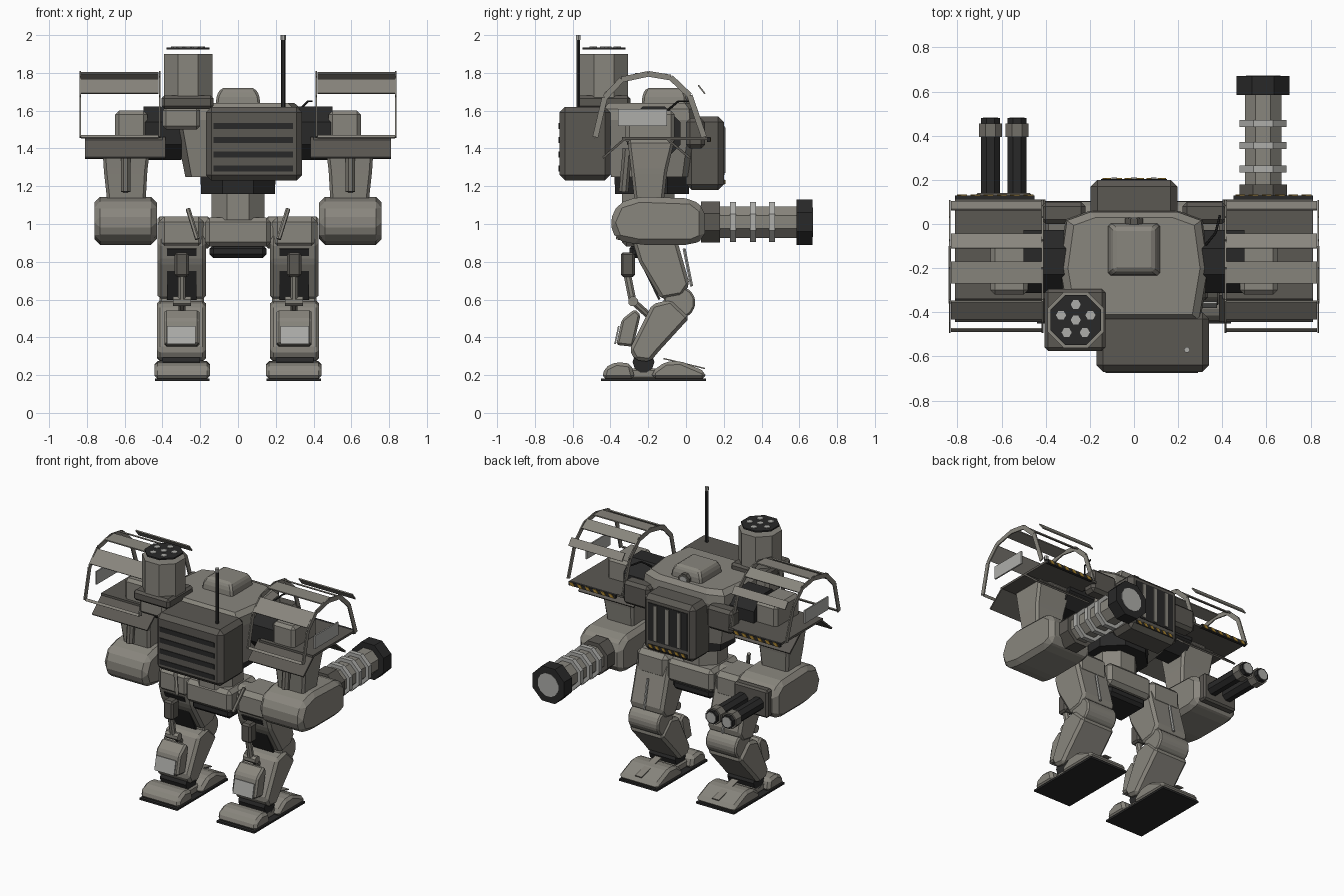
import bpy, bmesh, math
from mathutils import Vector, Matrix

if "Cube" in bpy.data.objects:
    bpy.data.objects.remove(bpy.data.objects["Cube"])


def material(name, rgb):
    m = bpy.data.materials.new(name)
    m.diffuse_color = (*rgb, 1)
    m.use_nodes = True
    m.node_tree.nodes["Principled BSDF"].inputs["Base Color"].default_value = m.diffuse_color
    return m


BODY = material("olive grey", (0.25, 0.238, 0.207))
DARK = material("dark grey", (0.105, 0.098, 0.086))
BLACK = material("black", (0.022, 0.022, 0.022))
LIGHT = material("light grey", (0.42, 0.42, 0.40))
MID = material("mid grey", (0.17, 0.16, 0.14))
YELLOW = material("hazard yellow", (0.40, 0.23, 0.03))


def finish(name, bm, mat, bevel=0):
    bmesh.ops.recalc_face_normals(bm, faces=bm.faces)
    if bevel:
        bmesh.ops.bevel(bm, geom=bm.edges[:], offset=bevel, segments=1,
                        affect='EDGES', profile=0.5, clamp_overlap=True)
    me = bpy.data.meshes.new(name)
    bm.to_mesh(me)
    bm.free()
    me.materials.append(mat)
    ob = bpy.data.objects.new(name, me)
    bpy.context.collection.objects.link(ob)
    return ob


def loft(name, rings, mat, bevel=0):
    """Skin a stack of point rings and cap both ends."""
    bm = bmesh.new()
    vs = [[bm.verts.new(p) for p in r] for r in rings]
    n = len(vs[0])
    for a, b in zip(vs, vs[1:]):
        for i in range(n):
            j = (i + 1) % n
            bm.faces.new((a[i], a[j], b[j], b[i]))
    bm.faces.new(vs[0])
    bm.faces.new(vs[-1])
    return finish(name, bm, mat, bevel)


def rect(x0, x1, y0, y1, z):
    return [(x0, y0, z), (x1, y0, z), (x1, y1, z), (x0, y1, z)]


def box(name, x, y, z, mat, bevel=0, s=1):
    """Box from ranges; s = -1 mirrors it in x."""
    return loft(name, [rect(s * x[0], s * x[1], *y, h) for h in z], mat, bevel)


def prism(name, yz, x0, x1, mat, bevel=0):
    """Side profile extruded along x."""
    return loft(name, [[(x, y, z) for y, z in yz] for x in (x0, x1)], mat, bevel)


def strip(name, p, q, t, x0, x1, mat):
    """Flat plate between two side-view points."""
    p, q = Vector(p), Vector(q)
    d = (q - p).normalized() * t / 2
    o = Vector((-d.y, d.x))
    return prism(name, [p + o, q + o, q - o, p - o], x0, x1, mat)


def rod(name, p, q, r, mat, n=8, r2=None, bevel=0):
    """n-sided cylinder, r measured to the flats."""
    p, q = Vector(p), Vector(q)
    k = 1 / math.cos(math.pi / n)
    m = (Matrix.Translation((p + q) / 2) @ (q - p).to_track_quat('Z', 'Y').to_matrix().to_4x4()
         @ Matrix.Rotation(math.pi / n, 4, 'Z'))
    bm = bmesh.new()
    bmesh.ops.create_cone(bm, cap_ends=True, segments=n, radius1=r * k,
                          radius2=(r if r2 is None else r2) * k, depth=(q - p).length, matrix=m)
    return finish(name, bm, mat, bevel)


def hazard(name, x0, x1, y, z, n):
    """Dark bar with slanted yellow plates on its forward face."""
    box(name + "_bar", (x0, x1), (y - 0.02, y), (z - 0.025, z), BLACK)
    w = (x1 - x0) / n
    for i in range(n):
        a = x0 + (i + .15) * w
        loft(name + "_stripe", [[(a, h, z - .024), (a + w * .45, h, z - .024),
                                 (a + w * .75, h, z - .001), (a + w * .3, h, z - .001)]
                                for h in (y - .002, y + .003)], YELLOW)


# Torso: octagonal plan, narrower towards the bottom
plan = [(-.30, -.44), (.30, -.44), (.34, -.20), (.31, .02), (.20, .06), (-.20, .06), (-.31, .02), (-.34, -.20)]
loft("torso", [[(x * k, -.2 + (y + .2) * k, z) for x, y in plan]
               for z, k in ((1.25, .82), (1.55, 1.0), (1.61, .98), (1.64, .88))], BODY)
box("backpack", (-.17, .34), (-.67, -.40), (1.23, 1.62), DARK, .03)
for i in range(4):
    z = 1.295 + i * .075
    box("backpack_louver", (-.13, .29), (-.675, -.66), (z - .017, z + .015), BLACK)

# Front grille box
box("grille_box", (-.196, .196), (0, .2), (1.18, 1.57), DARK, .03)
box("grille_opening", (-.15, .15), (.19, .204), (1.26, 1.52), BLACK)
for i in range(3):
    x = -.09 + i * .09
    box("grille_bar", (x - .013, x + .013), (.2, .21), (1.27, 1.51), BODY)
hazard("grille_hazard", -.15, .15, .205, 1.235, 6)

# Head and lens
loft("head", [rect(-.122, .122, -.238, .005, 1.6), rect(-.112, .112, -.23, 0, 1.685),
              rect(-.088, .088, -.21, -.02, 1.72)], BODY, .012)
rod("head_lens_ring", (0, -.03, 1.645), (0, .025, 1.645), .04, DARK)
rod("head_lens", (0, .02, 1.645), (0, .03, 1.645), .026, LIGHT)

# Antennas
rod("antenna", (.24, -.57, 1.6), (.24, -.57, 1.98), .01, BLACK, 6)
rod("antenna_tip", (.24, -.57, 1.975), (.24, -.57, 2.0), .012, LIGHT, 6)
rod("short_antenna_base", (.32, -.1, 1.6), (.37, -.04, 1.65), .005, BLACK, 6)
rod("short_antenna_tip", (.37, -.04, 1.65), (.39, .04, 1.65), .005, BLACK, 6)

# Rocket launcher
box("launcher_bracket", (-.40, -.20), (-.52, -.32), (1.5, 1.62), BODY, .02)
box("launcher_base", (-.405, -.13), (-.575, -.295), (1.61, 1.68), DARK, .015)
rod("launcher_drum", (-.264, -.435, 1.66), (-.264, -.435, 1.9), .128, BODY)
rod("launcher_cover", (-.264, -.435, 1.925), (-.264, -.435, 1.935), .114, BLACK)
for i in range(6):
    a, r = i * math.tau / 5 + math.pi / 2, .07 if i else 0
    c = Vector((-.264 + r * math.cos(a), -.435 + r * math.sin(a), 1.93))
    rod("launcher_tube", c, c + Vector((0, 0, .009)), .02, LIGHT, 6)

# Waist and pelvis
rod("waist_collar", (0, -.18, 1.16), (0, -.18, 1.27), .195, BLACK, 8, .2)
rod("waist", (0, -.2, 1.02), (0, -.2, 1.17), .14, BODY)
box("pelvis", (-.175, .175), (-.34, -.03), (.88, 1.035), BODY, .025)
box("pelvis_underside", (-.15, .15), (-.30, -.06), (.82, .89), BLACK, .02)

arch = [(-.48, 1.46), (-.43, 1.67), (-.34, 1.765), (-.2, 1.795), (-.08, 1.775), (.02, 1.68), (.095, 1.46)]
slats = [((-.43, 1.69), (-.35, 1.765)), ((-.27, 1.795), (-.17, 1.80)),
         ((-.11, 1.795), (-.045, 1.755)), ((.065, 1.735), (.1, 1.69))]
thigh = [(-.28, .9), (-.25, 1.0), (-.07, 1.0), (-.04, .89), (.02, .68), (-.02, .62), (-.13, .60), (-.25, .80)]
shin = [(-.30, .335), (-.18, .575), (-.08, .60), (.02, .505), (-.14, .33), (-.19, .27), (-.27, .28)]
forearm = [(-.405, 1.01), (-.36, 1.11), (-.25, 1.145), (.03, 1.135), (.1, 1.08),
           (.1, .92), (.03, .89), (-.25, .89), (-.37, .915)]
calf = [(-.37, .36), (-.34, .495), (-.27, .55), (-.24, .52), (-.28, .35)]
heel = [(-.445, .18), (-.43, .24), (-.37, .27), (-.29, .26), (-.27, .18)]
toe = [(-.18, .18), (-.18, .22), (-.11, .27), (-.03, .275), (.1, .22), (.105, .18)]

for s, side in ((-1, "left"), (1, "right")):
    # Shoulder joint
    rod(side + "_shoulder_collar", (s * .3, -.17, 1.48), (s * .5, -.17, 1.48), .142, BLACK)
    box(side + "_shoulder_block", (.48, .65), (-.32, -.06), (1.42, 1.6), BODY, .02, s)
    box(side + "_torso_bracket", (.22, .42), (.0, .1), (1.40, 1.56), DARK, .02, s)

    # Shoulder cage: two thin arched ribs, slats and an outer plate
    for x in (.415, .835):
        for p, q in zip(arch, arch[1:]):
            strip(side + "_cage_rib", p, q, .03, s * (x - .004), s * (x + .004), BODY)
    for p, q in slats:
        strip(side + "_cage_slat", p, q, .008, s * .42, s * .83, BODY)
    strip(side + "_cage_rear_bar", (-.485, 1.455), (-.475, 1.47), .008, s * .42, s * .83, BODY)
    box(side + "_cage_side_plate", (.83, .84), (-.36, -.1), (1.52, 1.61), LIGHT, 0, s)

    # Tray with hanging flaps
    box(side + "_tray", (.40, .81), (-.34, .11), (1.445, 1.46), DARK, 0, s)
    strip(side + "_rear_flap", (-.32, 1.455), (-.44, 1.35), .012, s * .385, s * .81, DARK)
    strip(side + "_front_flap", (-.10, 1.45), (.02, 1.35), .012, s * .385, s * .81, DARK)
    hazard(side + "_tray_hazard", min(s * .45, s * .81), max(s * .45, s * .81), .13, 1.46, 6)

    # Arm
    loft(side + "_upper_arm", [rect(s * .49, s * .69, -.27, -.12, 1.1), rect(s * .48, s * .71, -.29, -.10, 1.28),
                               rect(s * .46, s * .72, -.31, -.06, 1.445)], BODY, .015)
    rod(side + "_arm_piston", (s * .595, -.33, 1.17), (s * .595, -.31, 1.40), .025, MID)
    prism(side + "_forearm", forearm, s * .43, s * .76, BODY, .03)

    # Leg
    rod(side + "_hip", (s * .15, -.18, .955), (s * .425, -.18, .955), .085, BODY, 8, None, .01)
    box(side + "_hip_block", (.18, .42), (-.29, -.04), (.87, 1.04), BODY, .03, s)
    prism(side + "_thigh", thigh, s * .17, s * .425, BODY, .018)
    strip(side + "_thigh_rear_panel", (-.272, .87), (-.14, .60), .012, s * .22, s * .375, BLACK)
    box(side + "_piston_body", (.26, .335), (-.345, -.27), (.72, .85), DARK, .012, s)
    rod(side + "_piston_rod", (s * .297, -.31, .73), (s * .297, -.28, .58), .02, BODY)
    rod(side + "_piston_joint", (s * .25, -.28, .59), (s * .345, -.28, .59), .025, BODY)
    rod(side + "_piston_link", (s * .297, -.28, .59), (s * .297, -.18, .5), .018, MID)
    rod(side + "_hip_rod", (s * .265, -.31, 1.08), (s * .215, -.36, .92), .011, BODY, 6)
    rod(side + "_thigh_cable", (s * .3, -.01, .87), (s * .3, .03, .67), .008, LIGHT, 6)
    rod(side + "_knee", (s * .18, -.035, .585), (s * .415, -.035, .585), .083, BODY, 12, None, .01)
    prism(side + "_shin", shin, s * .17, s * .43, BODY, .018)
    prism(side + "_calf_guard", calf, s * .205, s * .39, BODY, .012)
    strip(side + "_calf_plate", (-.376, .365), (-.356, .46), .008, s * .225, s * .375, LIGHT)
    rod(side + "_ankle", (s * .2, -.225, .27), (s * .4, -.225, .27), .055, BLACK, 10)

    # Foot
    box(side + "_sole", (.15, .44), (-.45, .105), (.17, .183), BLACK, 0, s)
    prism(side + "_heel", heel, s * .147, s * .443, BODY, .018)
    prism(side + "_toe", toe, s * .147, s * .443, BODY, .018)
    box(side + "_foot_bridge", (.19, .40), (-.3, -.15), (.18, .235), BODY, .01, s)
    strip(side + "_toe_plate", (-.12, .288), (.1, .235), .007, s * .27, s * .32, BODY)

# Heavy cannon on the right arm
gx, gz = .585, 1.01


def gun(name, y0, y1, r, mat, n=8):
    rod(name, (gx, y0, gz), (gx, y1, gz), r, mat, n)


gun("cannon_mount", .08, .18, .108, DARK)
gun("cannon_barrel", .17, .6, .083, BODY)
for y in (.25, .355, .455):
    gun("cannon_ring", y - .016, y + .016, .106, LIGHT)
gun("cannon_muzzle", .585, .67, .12, BLACK)
gun("cannon_bore", .66, .673, .078, LIGHT, 12)

# Twin guns on the left arm
box("twin_gun_mount", (-.72, -.46), (.08, .14), (.92, 1.11), DARK, .012)
for gx in (-.65, -.53):
    gun("twin_gun_barrel", .13, .48, .043, BLACK)
    gun("twin_gun_band", .395, .455, .053, MID)
    gun("twin_gun_bore", .475, .483, .034, LIGHT)
